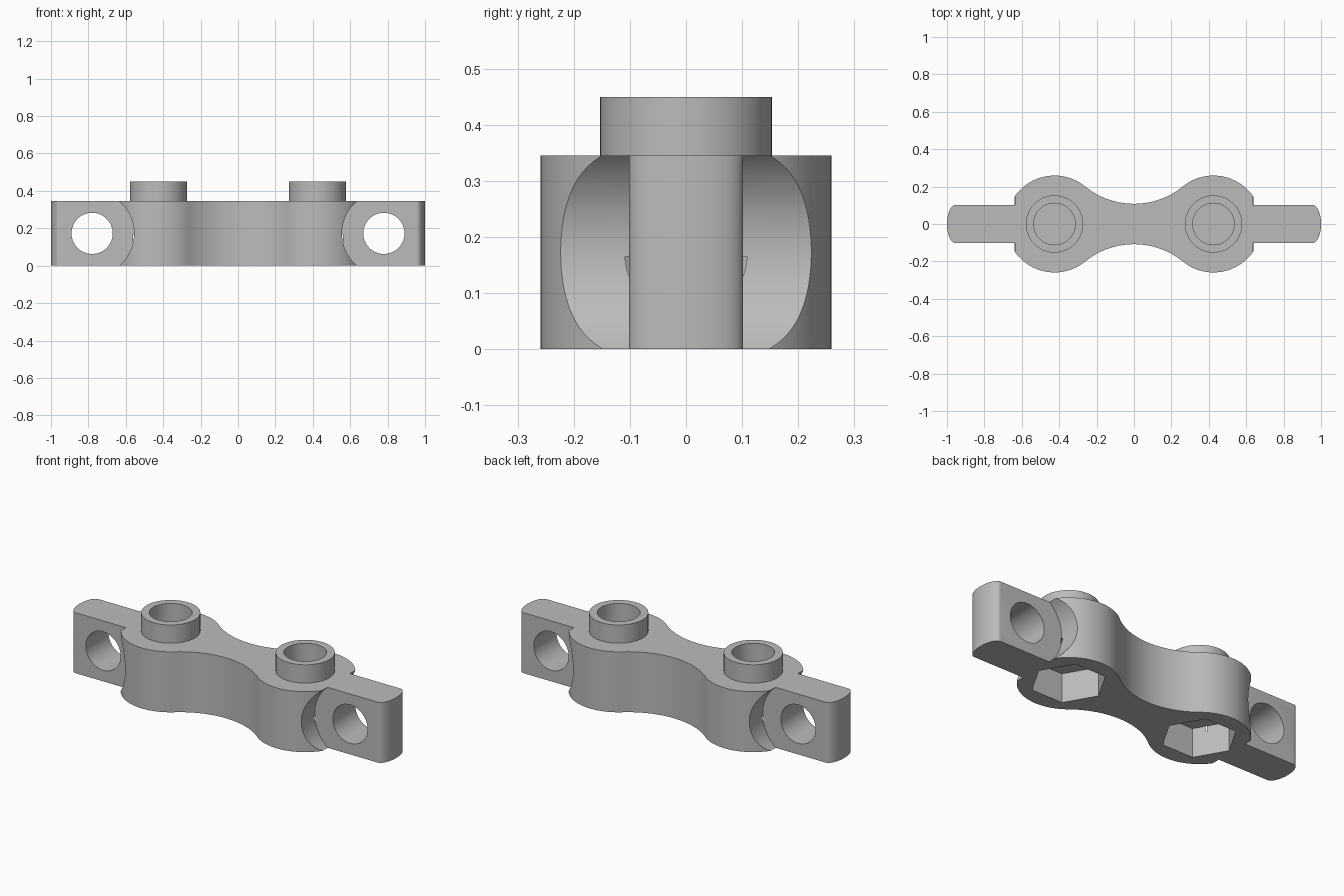
import bpy, bmesh, math
from mathutils import Matrix, Vector

if "Cube" in bpy.data.objects:
    bpy.data.objects.remove(bpy.data.objects["Cube"], do_unlink=True)

HEIGHT, LOBE_X, LOBE_R = 0.345, 0.425, 0.259
WAIST_Y, TAB_Y, TAB_X = 0.108, 0.102, 0.955
PIN_X, PIN_Z = 0.78, 0.173

grey = bpy.data.materials.new("plain_grey")
grey.use_nodes = True
grey.diffuse_color = (0.5, 0.5, 0.5, 1)
grey.node_tree.nodes["Principled BSDF"].inputs["Base Color"].default_value = grey.diffuse_color


def make_object(name, bm):
    bmesh.ops.recalc_face_normals(bm, faces=bm.faces)
    mesh = bpy.data.meshes.new(name)
    bm.to_mesh(mesh)
    bm.free()
    mesh.materials.append(grey)
    obj = bpy.data.objects.new(name, mesh)
    bpy.context.collection.objects.link(obj)
    return obj


def cylinder(name, radius, start, end, sides=96):
    start, end = Vector(start), Vector(end)
    axis = end - start
    turn = axis.to_track_quat('Z', 'Y').to_matrix().to_4x4()
    bm = bmesh.new()
    bmesh.ops.create_cone(bm, cap_ends=True, segments=sides, radius1=radius, radius2=radius,
                          depth=axis.length, matrix=Matrix.Translation((start + end) / 2) @ turn)
    return make_object(name, bm)


def arc(cx, cy, rx, ry, a0, a1, steps):
    angles = [a0 + (a1 - a0) * i / steps for i in range(steps + 1)]
    return [(cx + rx * math.cos(a), cy + ry * math.sin(a)) for a in angles]


def combine(target, tool, operation):
    mod = target.modifiers.new("boolean", 'BOOLEAN')
    mod.object, mod.operation, mod.solver = tool, operation, 'EXACT'
    bpy.context.view_layer.objects.active = target
    bpy.ops.object.modifier_apply(modifier=mod.name)
    bpy.data.objects.remove(tool, do_unlink=True)


# Outline quarter: tab end, lobe, then a waist arc tangent to the lobe
waist_r = (LOBE_X**2 + WAIST_Y**2 - LOBE_R**2) / (2 * (LOBE_R - WAIST_Y))
waist_cy = WAIST_Y + waist_r
join = math.atan2(waist_cy, -LOBE_X)
quarter = arc(TAB_X, 0, 1 - TAB_X, TAB_Y, 0, math.pi / 2, 12)
quarter += arc(LOBE_X, 0, LOBE_R, LOBE_R, math.asin(TAB_Y / LOBE_R), join, 40)
quarter += arc(0, waist_cy, waist_r, waist_r, join - math.pi, -math.pi / 2, 20)[1:]
half = quarter + [(-x, y) for x, y in reversed(quarter[:-1])]
outline = half + [(x, -y) for x, y in reversed(half[1:-1])]

# Link body
bm = bmesh.new()
base = bm.faces.new([bm.verts.new((x, y, 0)) for x, y in outline])
top = bmesh.ops.extrude_face_region(bm, geom=[base])["geom"]
bmesh.ops.translate(bm, vec=(0, 0, HEIGHT), verts=[v for v in top if isinstance(v, bmesh.types.BMVert)])
body = make_object("link_body", bm)

for side in (-1, 1):
    x, pin = side * LOBE_X, side * PIN_X
    # Round clearance beside each tab
    for y in (-1, 1):
        combine(body, cylinder("clearance_cutter", 0.224, (pin, y * TAB_Y, PIN_Z), (pin, y * 0.4, PIN_Z), 128),
                'DIFFERENCE')
    # Cross hole through the tab
    combine(body, cylinder("pin_hole_cutter", 0.11, (pin, -0.3, PIN_Z), (pin, 0.3, PIN_Z)), 'DIFFERENCE')
    # Raised collar with a bore
    combine(body, cylinder("collar", 0.153, (x, 0, 0.3), (x, 0, 0.449)), 'UNION')
    combine(body, cylinder("bore_cutter", 0.111, (x, 0, 0.18), (x, 0, 0.6)), 'DIFFERENCE')
    # Hexagonal nut pocket underneath, with corners pointing along x
    bm = bmesh.new()
    ring = [bm.verts.new((px, py, -0.1)) for px, py in arc(x, 0, 0.194, 0.194, 0, math.tau, 6)[:-1]]
    face = bm.faces.new(ring)
    roof = bmesh.ops.extrude_face_region(bm, geom=[face])["geom"]
    for v in roof:
        if isinstance(v, bmesh.types.BMVert):
            v.co.z = 0.165
    combine(body, make_object("nut_pocket_cutter", bm), 'DIFFERENCE')

# Smooth curved walls, sharp rims
bpy.ops.object.select_all(action='DESELECT')
body.select_set(True)
bpy.context.view_layer.objects.active = body
bpy.ops.object.shade_smooth_by_angle(angle=math.radians(30))
